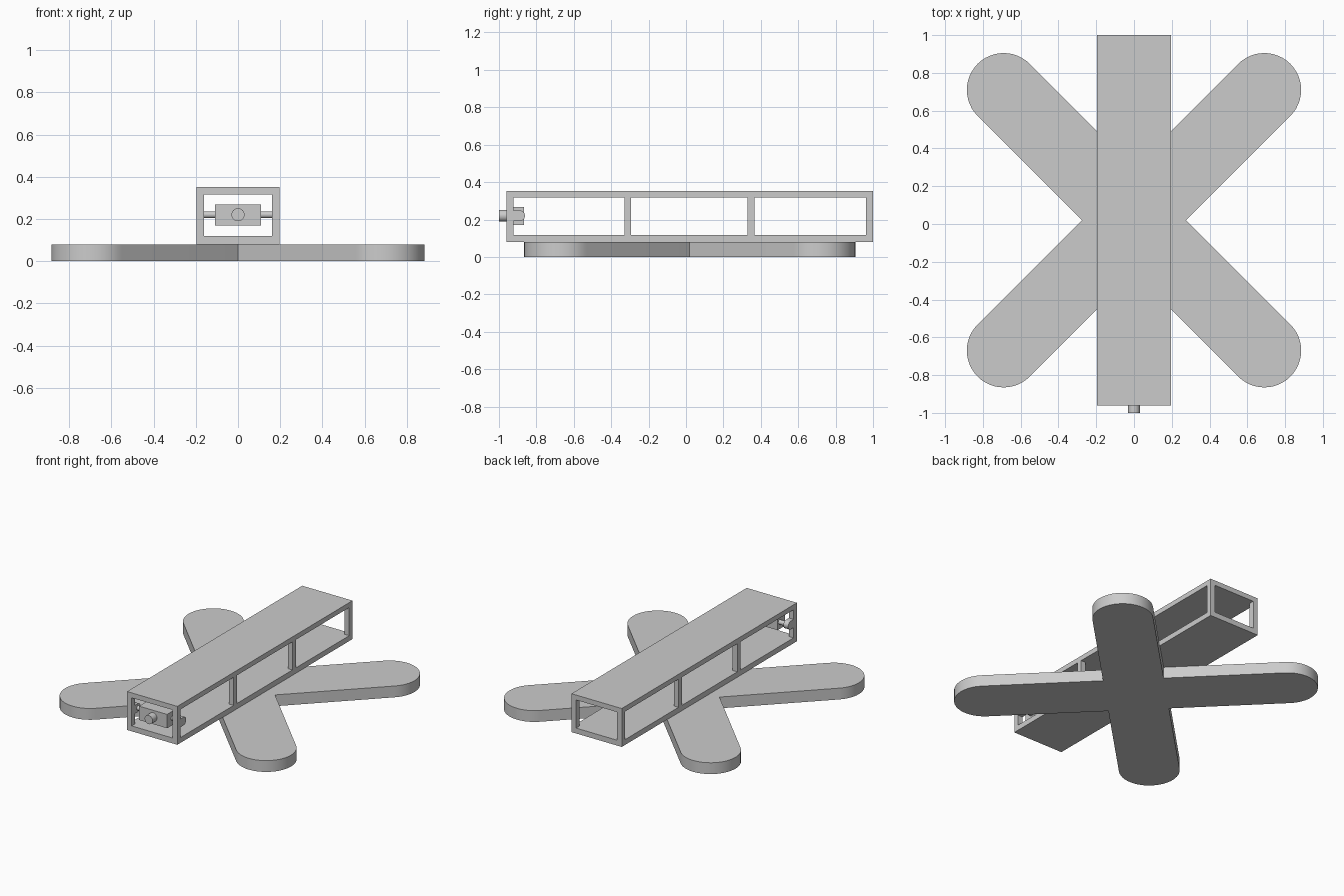
import bpy, bmesh
from math import cos, sin, pi, sqrt
from mathutils import Vector

if "Cube" in bpy.data.objects:
    bpy.data.objects.remove(bpy.data.objects["Cube"])


def finish(name, bm, smooth=False):
    bmesh.ops.recalc_face_normals(bm, faces=bm.faces)
    me = bpy.data.meshes.new(name)
    bm.to_mesh(me)
    bm.free()
    ob = bpy.data.objects.new(name, me)
    bpy.context.collection.objects.link(ob)
    if smooth:
        bpy.ops.object.select_all(action='DESELECT')
        ob.select_set(True)
        bpy.context.view_layer.objects.active = ob
        bpy.ops.object.shade_smooth_by_angle(angle=pi / 6)
    return ob


def box(name, x, y, z):
    bm = bmesh.new()
    bmesh.ops.create_cube(bm, size=1)
    for v in bm.verts:
        v.co = [(r[0] + r[1]) / 2 + c * (r[1] - r[0]) for r, c in zip((x, y, z), v.co)]
    return finish(name, bm)


def prism(name, points, direction, smooth=True):
    bm = bmesh.new()
    face = bm.faces.new([bm.verts.new(p) for p in points])
    ext = bmesh.ops.extrude_face_region(bm, geom=[face], use_keep_orig=True)
    bmesh.ops.translate(bm, vec=Vector(direction),
                        verts=[e for e in ext['geom'] if isinstance(e, bmesh.types.BMVert)])
    return finish(name, bm, smooth)


def circle(r, n=32):
    return [(r * cos(2 * pi * i / n), r * sin(2 * pi * i / n)) for i in range(n)]


# Cross-shaped base with four rounded arms
R, REACH, CY, BASE = 0.195, 0.69 * sqrt(2), 0.02, 0.08
outline = []
for k in range(4):
    a = pi / 4 + k * pi / 2
    for i in range(25):
        t = a - pi / 2 + pi * i / 24
        outline.append((REACH * cos(a) + R * cos(t), CY + REACH * sin(a) + R * sin(t), 0))
    n = a + pi / 4
    outline.append((R * sqrt(2) * cos(n), CY + R * sqrt(2) * sin(n), 0))
prism("cross_base", outline, (0, 0, BASE))

# Open box frame: two plates and four pairs of posts
W, IN = 0.197, 0.16
LOW, HIGH, TOP = 0.118, 0.317, 0.352
box("bottom_plate", (-W, W), (-0.96, 1.0), (BASE, LOW))
box("top_plate", (-W, W), (-0.96, 1.0), (HIGH, TOP))
for s, side in ((-1, "left"), (1, "right")):
    xs = sorted((s * IN, s * W))
    for i, y in enumerate((-0.96, -0.33, 0.328, 0.963)):
        box(f"{side}_post_{i + 1}", xs, (y, y + 0.037), (LOW, HIGH))

    # Round-ended bracket behind each front post
    AY, AZ, r = -0.89, 0.22, 0.029
    arc = [(xs[0], AY + r * cos(t), AZ + r * sin(t))
           for t in (-pi / 2 + pi * i / 16 for i in range(17))]
    arc += [(xs[0], -0.925, AZ + r), (xs[0], -0.925, AZ - r)]
    prism(f"{side}_pivot_bracket", arc, (W - IN, 0, 0))

# Pivoting block with its axle and short front stub
box("pivot_block", (-0.11, 0.11), (-0.95, -0.867), (0.17, 0.268))
prism("pivot_axle", [(-IN, AY + a, AZ + b) for a, b in circle(0.016)], (2 * IN, 0, 0))
prism("front_stub", [(a, -1.0, AZ + b) for a, b in circle(0.031)], (0, 0.06, 0))
